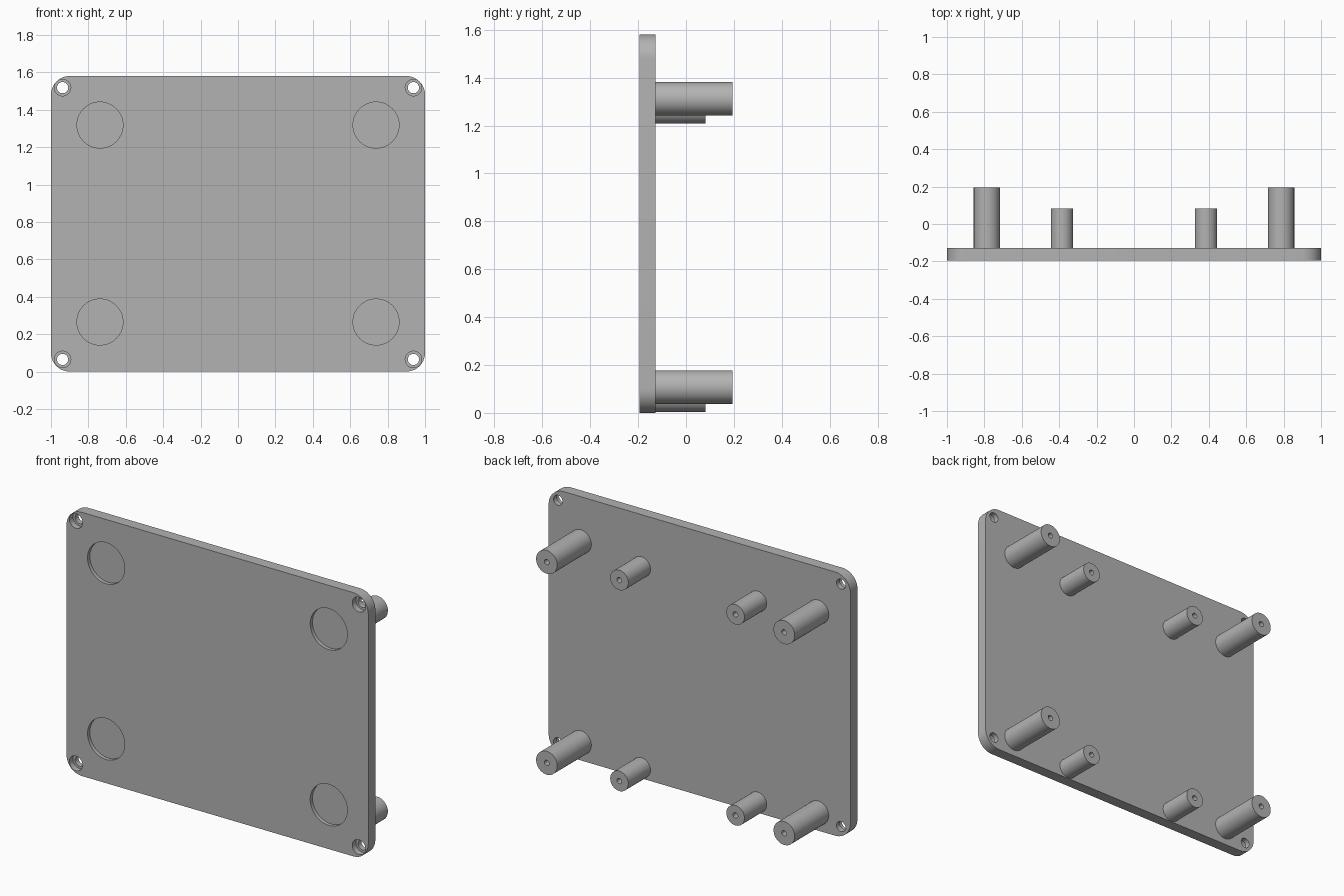
import bpy, bmesh, math
from mathutils import Matrix

if "Cube" in bpy.data.objects:
    bpy.data.objects.remove(bpy.data.objects["Cube"])

grey = bpy.data.materials.new("mid grey")
grey.use_nodes = True
grey.diffuse_color = (0.45, 0.45, 0.45, 1)
grey.node_tree.nodes["Principled BSDF"].inputs["Base Color"].default_value = grey.diffuse_color

FRONT, BACK = -0.195, -0.128
WIDTH, HEIGHT, CORNER = 2.0, 1.58, 0.1


def finish(name, bm):
    mesh = bpy.data.meshes.new(name)
    bm.to_mesh(mesh)
    bm.free()
    obj = bpy.data.objects.new(name, mesh)
    bpy.context.collection.objects.link(obj)
    mesh.materials.append(grey)
    return obj


def add_rod(bm, x, z, radius, y0, y1, sides=48):
    place = Matrix.Translation((x, (y0 + y1) / 2, z)) @ Matrix.Rotation(math.pi / 2, 4, 'X')
    bmesh.ops.create_cone(bm, cap_ends=True, segments=sides, radius1=radius,
                          radius2=radius, depth=y1 - y0, matrix=place)


def cut(obj, rods):
    """Subtract a list of rods and bake the result."""
    bm = bmesh.new()
    for rod in rods:
        add_rod(bm, *rod)
    cutter = finish("cutter", bm)
    cutter.hide_render = True
    mod = obj.modifiers.new("holes", 'BOOLEAN')
    mod.object, mod.operation, mod.solver = cutter, 'DIFFERENCE', 'EXACT'
    bpy.context.view_layer.objects.active = obj
    bpy.ops.object.modifier_apply(modifier=mod.name)
    bpy.data.objects.remove(cutter)


def smooth(obj):
    bpy.ops.object.select_all(action='DESELECT')
    obj.select_set(True)
    bpy.context.view_layer.objects.active = obj
    bpy.ops.object.shade_smooth_by_angle(angle=math.radians(30))


# Rounded plate
bm = bmesh.new()
bmesh.ops.create_cube(bm, size=1)
bmesh.ops.scale(bm, verts=bm.verts, vec=(WIDTH, BACK - FRONT, HEIGHT))
bmesh.ops.translate(bm, verts=bm.verts, vec=(0, (FRONT + BACK) / 2, HEIGHT / 2))
edges = [e for e in bm.edges if abs(e.verts[0].co.y - e.verts[1].co.y) > 0.01]
bmesh.ops.bevel(bm, geom=edges, offset=CORNER, segments=12, profile=0.5, affect='EDGES')
plate = finish("plate", bm)

# Shallow round recesses, then corner screw holes with counterbores
cut(plate, [(x, z, 0.123, FRONT - 0.1, FRONT + 0.022, 64)
            for x in (-0.738, 0.738) for z in (0.265, 1.318)])
corners = [(x, z) for x in (-0.938, 0.938) for z in (0.065, 1.518)]
cut(plate, [(x, z, 0.03, FRONT - 0.1, BACK + 0.1) for x, z in corners])
cut(plate, [(x, z, 0.044, FRONT - 0.1, FRONT + 0.035) for x, z in corners])
smooth(plate)

# Standoff posts on the back, each with a pilot hole in its end
for kind, px, heights, radius, end in (
        ("tall_post", 0.787, (0.108, 1.312), 0.07, 0.195),
        ("short_post", 0.385, (0.064, 1.268), 0.06, 0.082)):
    for side, x in (("left", px), ("right", -px)):
        for level, z in zip(("lower", "upper"), heights):
            bm = bmesh.new()
            add_rod(bm, x, z, radius, BACK - 0.005, end)
            post = finish(f"{kind}_{level}_{side}", bm)
            cut(post, [(x, z, 0.016, end - 0.15, end + 0.1, 24)])
            smooth(post)
